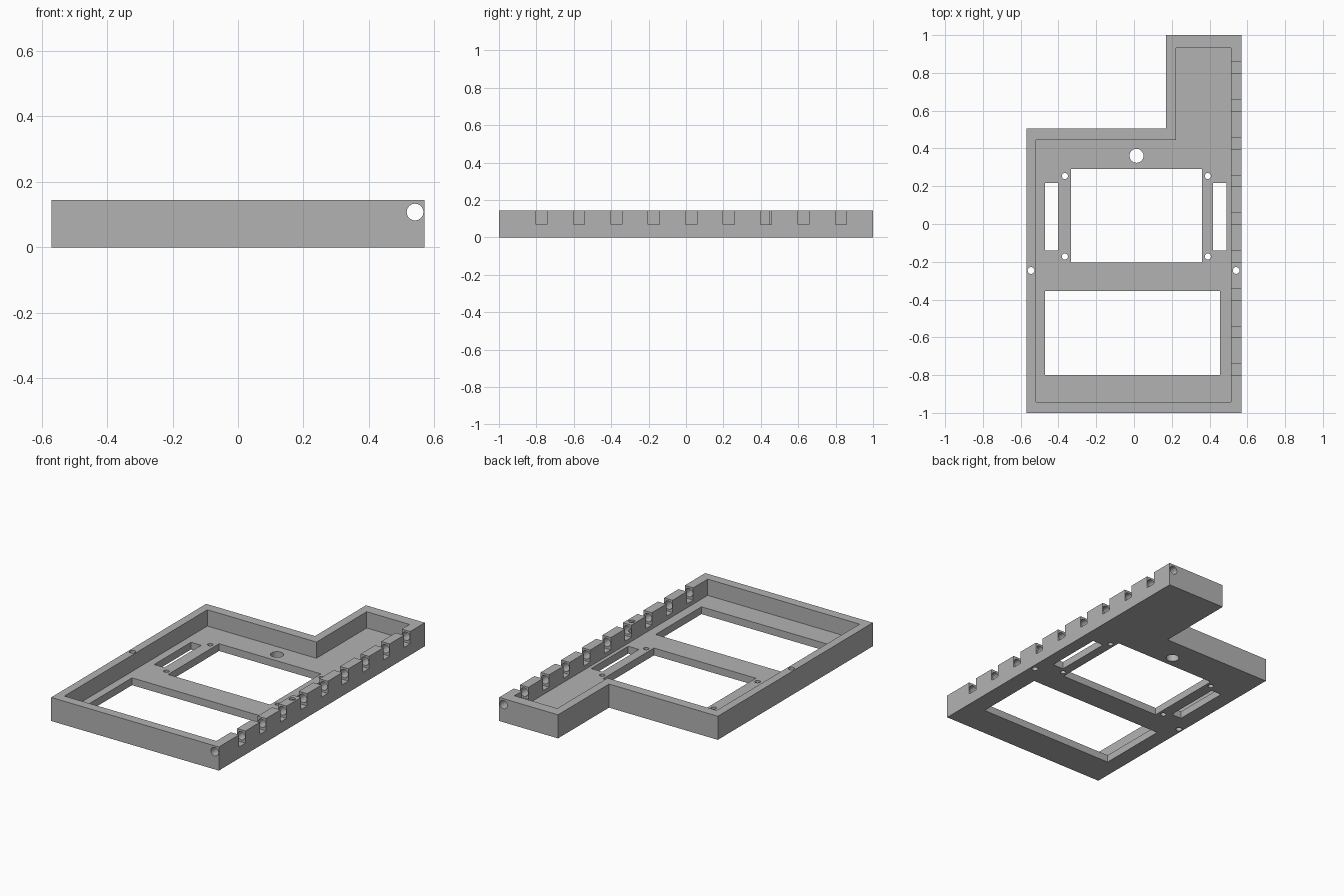
import bpy, bmesh
from mathutils import Matrix, Vector

cube = bpy.data.objects.get("Cube")
if cube:
    bpy.data.objects.remove(cube, do_unlink=True)

HEIGHT, FLOOR = 0.145, 0.045

grey = bpy.data.materials.new("light grey")
grey.use_nodes = True
grey.diffuse_color = (0.45, 0.45, 0.45, 1)
grey.node_tree.nodes["Principled BSDF"].inputs["Base Color"].default_value = (0.45, 0.45, 0.45, 1)


def prism(bm, points, z0, z1):
    """Extrude a flat outline from z0 up to z1."""
    face = bm.faces.new([bm.verts.new((x, y, z0)) for x, y in points])
    top = bmesh.ops.extrude_face_region(bm, geom=[face])["geom"]
    verts = [v for v in top if isinstance(v, bmesh.types.BMVert)]
    bmesh.ops.translate(bm, verts=verts, vec=(0, 0, z1 - z0))


def box(bm, x0, x1, y0, y1, z0, z1):
    prism(bm, [(x0, y0), (x1, y0), (x1, y1), (x0, y1)], z0, z1)


def rod(bm, centre, radius, length, axis="Z"):
    turn = Matrix.Rotation(1.5707963, 4, "X") if axis == "Y" else Matrix()
    bmesh.ops.create_cone(bm, cap_ends=True, segments=32, radius1=radius, radius2=radius,
                          depth=length, matrix=Matrix.Translation(Vector(centre)) @ turn)


def finish(bm, name):
    bmesh.ops.recalc_face_normals(bm, faces=bm.faces)
    mesh = bpy.data.meshes.new(name)
    bm.to_mesh(mesh)
    bm.free()
    obj = bpy.data.objects.new(name, mesh)
    mesh.materials.append(grey)
    bpy.context.collection.objects.link(obj)
    return obj


def ell(left, right, front, step, back, arm):
    """L-shaped outline: wide body with a narrow arm at the back."""
    return [(left, front), (right, front), (right, back), (arm, back), (arm, step), (left, step)]


# Solid L-shaped body
bm = bmesh.new()
prism(bm, ell(-0.57, 0.57, -1, 0.505, 1, 0.17), 0, HEIGHT)
tray = finish(bm, "tray")
cutters = []

# Hollow inside, leaving rim walls and floor
bm = bmesh.new()
prism(bm, ell(-0.52, 0.513, -0.943, 0.445, 0.933, 0.222), FLOOR, 0.3)
cutters.append(finish(bm, "hollow_cutter"))

# Floor windows, side slots and screw holes
bm = bmesh.new()
for x0, x1, y0, y1 in [(-0.333, 0.36, -0.203, 0.292), (-0.472, 0.455, -0.8, -0.355),
                       (-0.472, -0.403, -0.14, 0.218), (0.418, 0.491, -0.14, 0.218)]:
    box(bm, x0, x1, y0, y1, -0.1, 0.3)
rod(bm, (0.013, 0.361, 0), 0.037, 1)
for x in (-0.366, 0.391):
    for y in (-0.172, 0.254):
        rod(bm, (x, y, 0), 0.016, 1)
for x in (-0.545, 0.541):
    rod(bm, (x, -0.246, 0), 0.018, 1)
cutters.append(finish(bm, "floor_opening_cutter"))

# Row of notches along one long wall
bm = bmesh.new()
for i in range(9):
    y = -0.772 + 0.2 * i
    box(bm, 0.505, 0.6, y - 0.03, y + 0.03, 0.07, 0.3)
cutters.append(finish(bm, "notch_cutter"))

# Round channel running lengthwise through the notched wall
bm = bmesh.new()
rod(bm, (0.541, 0, 0.108), 0.0255, 2.4, "Y")
cutters.append(finish(bm, "channel_cutter"))

# Apply all cuts, then drop the cutters
bpy.context.view_layer.objects.active = tray
for cutter in cutters:
    cutter.hide_render = True
    mod = tray.modifiers.new(cutter.name, "BOOLEAN")
    mod.operation, mod.solver, mod.object = "DIFFERENCE", "EXACT", cutter
    bpy.ops.object.modifier_apply(modifier=mod.name)
    bpy.data.objects.remove(cutter, do_unlink=True)

bpy.ops.object.select_all(action="DESELECT")
tray.select_set(True)
bpy.ops.object.shade_smooth_by_angle()
